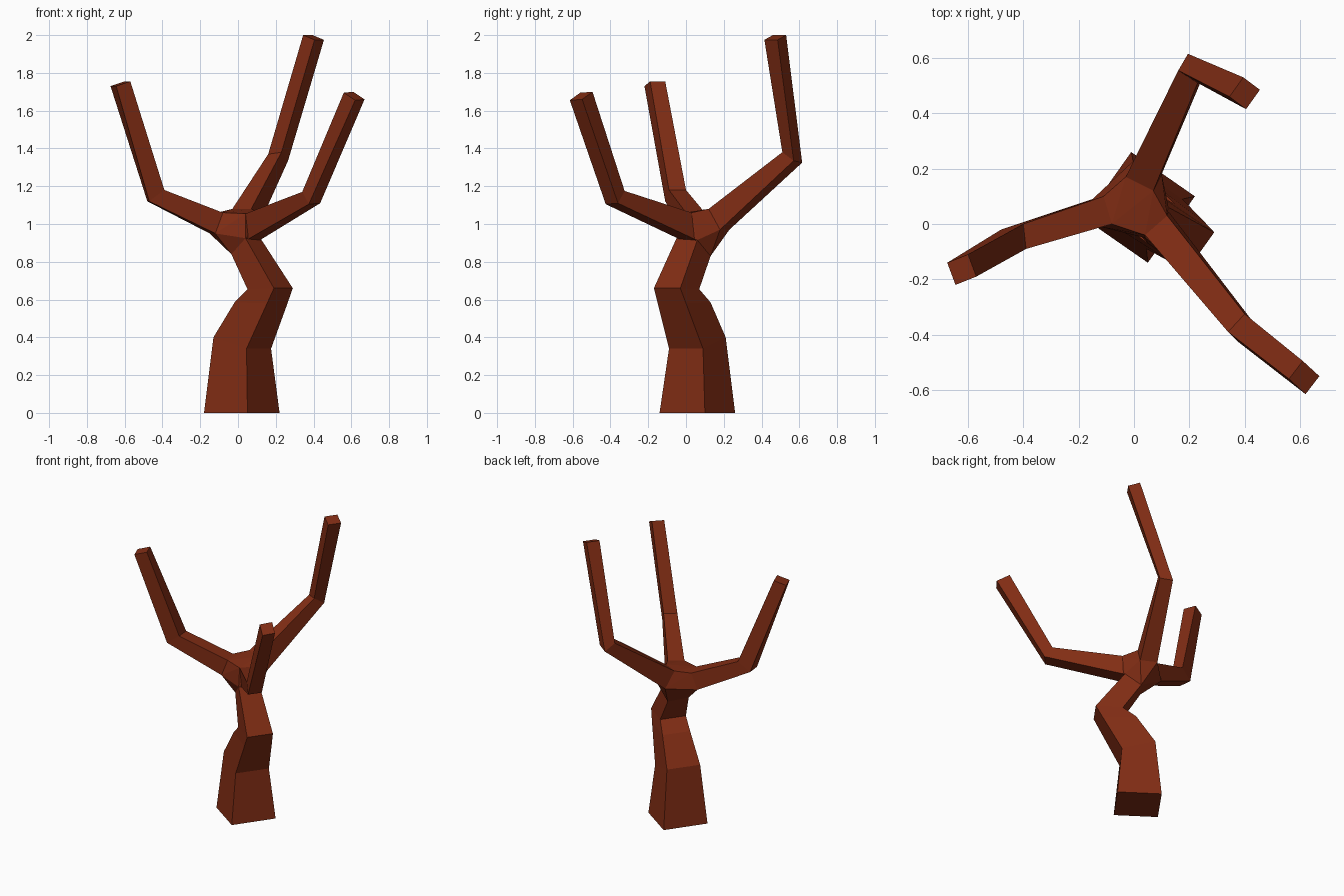
import bpy, bmesh
from mathutils import Vector

if "Cube" in bpy.data.objects:
    bpy.data.objects.remove(bpy.data.objects["Cube"])

bark = bpy.data.materials.new("bark")
bark.diffuse_color = (0.22, 0.026, 0.007, 1)
bark.use_nodes = True
bark.node_tree.nodes["Principled BSDF"].inputs["Base Color"].default_value = bark.diffuse_color


def finish(name, bm):
    bmesh.ops.recalc_face_normals(bm, faces=bm.faces)
    me = bpy.data.meshes.new(name)
    bm.to_mesh(me)
    bm.free()
    me.materials.append(bark)
    bpy.context.collection.objects.link(bpy.data.objects.new(name, me))


def ring(a, b, c):
    """Four-sided cross-section from three corners."""
    a, b, c = Vector(a), Vector(b), Vector(c)
    return [a, b, c, a + c - b]


def limb(name, sections):
    """Square tube through the sections, capped at both ends."""
    rings = [ring(*s) for s in sections]
    bm = bmesh.new()
    vs = [[bm.verts.new(p) for p in r] for r in rings]
    for lo, hi in zip(vs, vs[1:]):
        for i in range(4):
            j = (i + 1) % 4
            bm.faces.new((lo[i], lo[j], hi[j], hi[i]))
    bm.faces.new(vs[0][::-1])
    bm.faces.new(vs[-1])
    finish(name, bm)
    return rings


# Crooked trunk
trunk = limb("trunk", [
    ((.05, -.14, 0), (.22, .10, 0), (-.01, .26, 0)),
    ((.045, -.09, .34), (.175, .09, .34), (0, .21, .40)),
    ((.154, -.15, .58), (.262, 0, .58), (.09, .13, .585)),
    ((.19, -.17, .66), (.29, -.03, .66), (.15, .07, .655)),
    ((.04, -.05, .925), (.125, .06, .915), (.05, .13, .83)),
])

# Three bent branches
left = limb("left_branch", [
    ((-.08, 0, 1.06), (-.11, .10, 1.06), (-.15, .09, .95)),
    ((-.39, -.09, 1.18), (-.40, 0, 1.18), (-.48, -.02, 1.12)),
    ((-.57, -.19, 1.755), (-.60, -.11, 1.755), (-.675, -.14, 1.73)),
])
right = limb("right_branch", [
    ((.04, -.04, 1.055), (.12, .03, 1.06), (.125, .045, .92)),
    ((.34, -.39, 1.17), (.40, -.325, 1.175), (.435, -.36, 1.11)),
    ((.56, -.56, 1.695), (.61, -.495, 1.70), (.67, -.55, 1.66)),
])
back = limb("back_branch", [
    ((-.03, .17, 1.08), (.07, .12, 1.08), (.10, .18, .97)),
    ((.16, .555, 1.37), (.23, .51, 1.38), (.265, .57, 1.335)),
    ((.345, .46, 2), (.405, .415, 1.975), (.455, .485, 1.975)),
])

# Fork block joining the trunk top to the branch starts
bm = bmesh.new()
for p in trunk[-1] + left[0] + right[0] + back[0]:
    bm.verts.new(p)
hull = bmesh.ops.convex_hull(bm, input=bm.verts)
loose = [v for v in bm.verts if not v.link_faces]
bmesh.ops.delete(bm, geom=loose, context='VERTS')
finish("fork", bm)
